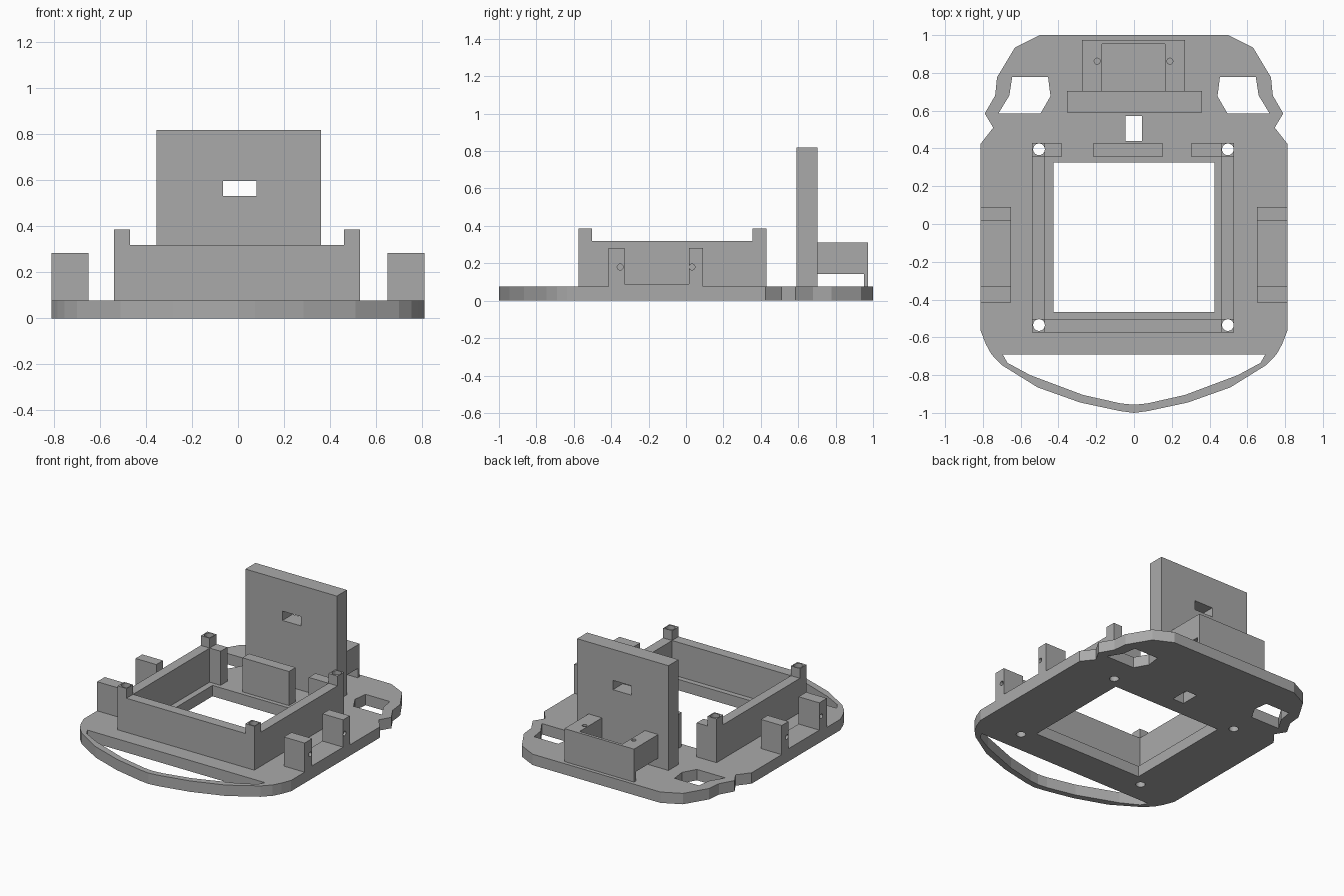
import bpy
import bmesh
from mathutils import Matrix, Vector

cube = bpy.data.objects.get("Cube")
if cube:
    bpy.data.objects.remove(cube, do_unlink=True)

grey = bpy.data.materials.new("plain grey plastic")
grey.use_nodes = True
grey.diffuse_color = (0.4, 0.4, 0.4, 1)
grey.node_tree.nodes["Principled BSDF"].inputs["Base Color"].default_value = (0.4, 0.4, 0.4, 1)


def finish(name, bm):
    bmesh.ops.recalc_face_normals(bm, faces=bm.faces)
    mesh = bpy.data.meshes.new(name)
    bm.to_mesh(mesh)
    bm.free()
    mesh.materials.append(grey)
    obj = bpy.data.objects.new(name, mesh)
    bpy.context.collection.objects.link(obj)
    return obj


def prism(name, points, low, high, axis="z"):
    """Extrude a flat outline along z, or a (y, z) outline along x."""
    place = (lambda a, b: (a, b, low)) if axis == "z" else (lambda a, b: (low, a, b))
    bm = bmesh.new()
    face = bm.faces.new([bm.verts.new(place(a, b)) for a, b in points])
    grown = bmesh.ops.extrude_face_region(bm, geom=[face])
    shift = Vector((0, 0, high - low) if axis == "z" else (high - low, 0, 0))
    moved = [v for v in grown["geom"] if isinstance(v, bmesh.types.BMVert)]
    bmesh.ops.translate(bm, verts=moved, vec=shift)
    return finish(name, bm)


def box(name, x, y, z):
    return prism(name, [(x[0], y[0]), (x[1], y[0]), (x[1], y[1]), (x[0], y[1])], *z)


def rod(name, centre, radius, length, axis="z", sides=24):
    bm = bmesh.new()
    bmesh.ops.create_cone(bm, cap_ends=True, segments=sides, radius1=radius,
                          radius2=radius, depth=length)
    turn = {"x": Matrix.Rotation(1.5708, 4, "Y"), "y": Matrix.Rotation(1.5708, 4, "X"),
            "z": Matrix.Identity(4)}[axis]
    bm.transform(Matrix.Translation(centre) @ turn)
    return finish(name, bm)


def cut(obj, *cutters):
    for cutter in cutters:
        cutter.hide_render = True
        mod = obj.modifiers.new("cut", "BOOLEAN")
        mod.operation, mod.solver, mod.object = "DIFFERENCE", "EXACT", cutter
        graph = bpy.context.evaluated_depsgraph_get()
        mesh = bpy.data.meshes.new_from_object(obj.evaluated_get(graph))
        obj.modifiers.clear()
        obj.data = mesh
        bpy.data.objects.remove(cutter, do_unlink=True)


def mirrored(half):
    return half + [(-x, y) for x, y in reversed(half) if x > 0]


BASE = 0.077
THROUGH = (-0.1, 1.2)

# Base plate outline, with the front bumper slot and other openings
half_outline = [(0.5, 1), (0.63, 0.935), (0.725, 0.777), (0.735, 0.68), (0.79, 0.585),
                (0.745, 0.51), (0.812, 0.425), (0.812, -0.565), (0.785, -0.635),
                (0.755, -0.69), (0.7, -0.747), (0.51, -0.865), (0.285, -0.945),
                (0.075, -0.99), (0, -1)]
half_slot = [(0.695, -0.69), (0.67, -0.735), (0.55, -0.8), (0.27, -0.905),
             (0.07, -0.95), (0, -0.957)]
side_opening = [(0.455, 0.777), (0.645, 0.777), (0.66, 0.68), (0.718, 0.585),
                (0.495, 0.585), (0.442, 0.677)]
base = prism("base_plate", mirrored(half_outline), 0, BASE)
cut(base,
    prism("slot", mirrored(half_slot), *THROUGH),
    box("centre_opening", (-0.427, 0.425), (-0.465, 0.325), THROUGH),
    box("cable_opening", (-0.045, 0.043), (0.44, 0.572), THROUGH))
for side in (-1, 1):
    cut(base, prism("side_opening", [(side * x, y) for x, y in side_opening], *THROUGH))

# Tray frame: hollow box lowered between four corner posts, rear wall in sections
frame = box("tray_frame", (-0.54, 0.53), (-0.575, 0.43), (BASE, 0.387))
cut(frame,
    box("hollow", (-0.47, 0.46), (-0.502, 0.355), THROUGH),
    box("lower_ends", (-0.47, 0.46), (-1, 1), (0.318, 1)),
    box("lower_sides", (-1, 1), (-0.502, 0.355), (0.318, 1)),
    box("rear_gap", (-0.385, -0.215), (0.3, 0.5), THROUGH),
    box("rear_gap", (0.15, 0.305), (0.3, 0.5), THROUGH))

# Screw holes through the posts and the base
for x in (-0.503, 0.497):
    for y in (-0.535, 0.395):
        for part in (frame, base):
            cut(part, rod("screw_hole", (x, y, 0.3), 0.031, 1))

# Side brackets: two tabs joined by a thin floor
bracket = [(-0.415, BASE), (0.09, BASE), (0.09, 0.283), (0.015, 0.283),
           (0.015, 0.09), (-0.33, 0.09), (-0.33, 0.283), (-0.415, 0.283)]
for name, side in (("right_bracket", -1), ("left_bracket", 1)):
    ends = sorted((side * 0.65, side * 0.812))
    obj = prism(name, bracket, *ends, axis="x")
    for y in (-0.352, 0.032):
        cut(obj, rod("pin_hole", (side * 0.73, y, 0.18), 0.016, 0.5, "x", 16))

# Upright sensor board with two round openings and a small slot
board = box("sensor_board", (-0.355, 0.36), (0.59, 0.703), (BASE, 0.818))
cut(board, box("board_slot", (-0.065, 0.08), (0.5, 0.8), (0.532, 0.598)))
for x in (-0.182, 0.198):
    cut(board, rod("round_opening", (x, 0.65, 0.673), 0.126, 0.5, "y", 48))

# Rear holder: raised arms with a thin back wall reaching the base
holder = box("rear_holder", (-0.275, 0.27), (0.703, 0.974), (BASE, 0.31))
cut(holder,
    box("holder_space", (-0.17, 0.165), (0.6, 0.953), THROUGH),
    box("arm_clearance", (-0.5, 0.5), (0.6, 0.953), (0, 0.143)))
for x in (-0.195, 0.19):
    cut(holder, rod("holder_hole", (x, 0.862, 0.25), 0.016, 0.5, "z", 16))
